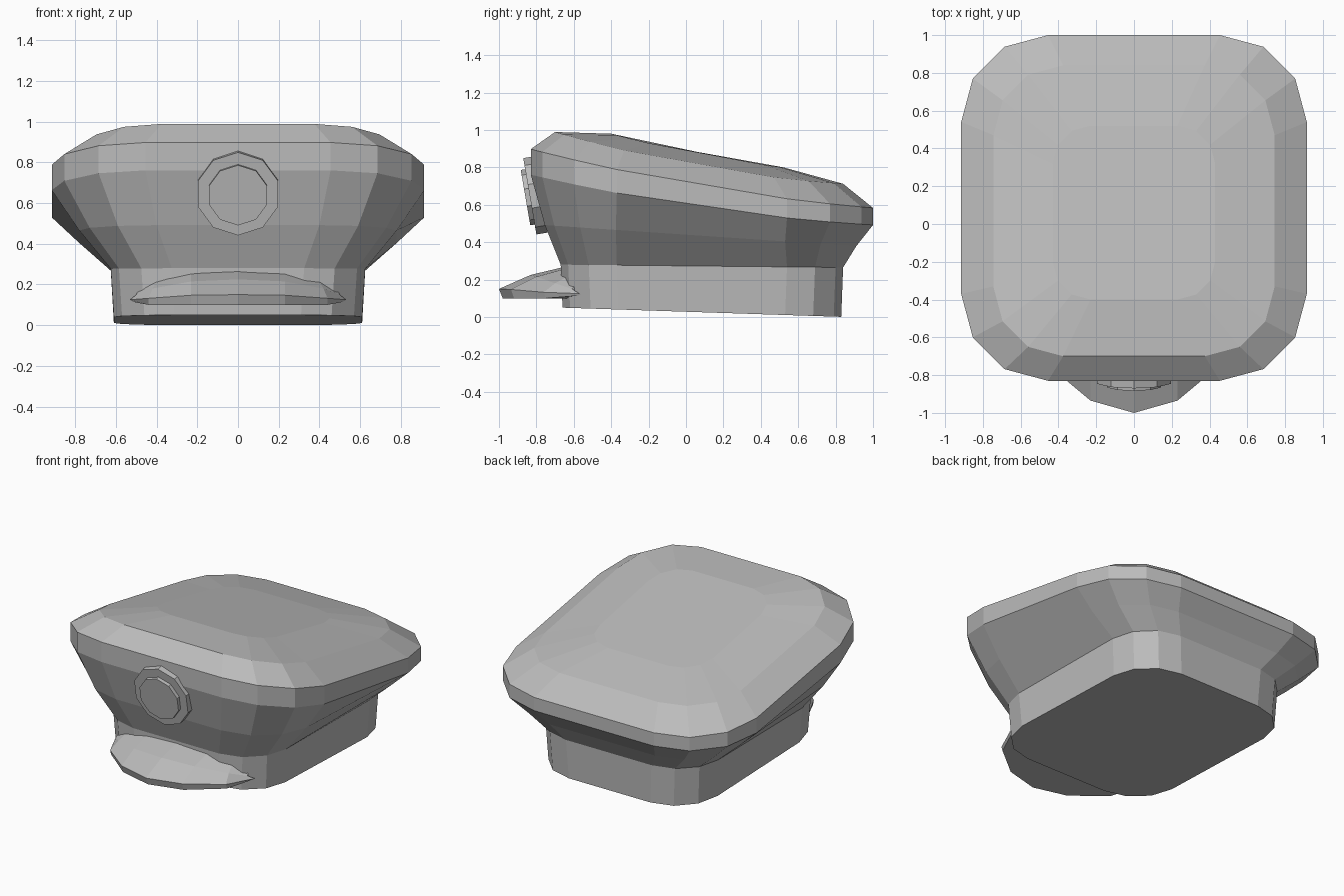
import bpy
import bmesh
import math
from mathutils import Matrix, Vector

cube = bpy.data.objects.get("Cube")
if cube:
    bpy.data.objects.remove(cube, do_unlink=True)

grey = bpy.data.materials.new("plain grey")
grey.use_nodes = True
grey.diffuse_color = (0.5, 0.5, 0.5, 1)
grey.node_tree.nodes["Principled BSDF"].inputs["Base Color"].default_value = (0.5, 0.5, 0.5, 1)


def finish(name, bm):
    bmesh.ops.recalc_face_normals(bm, faces=bm.faces)
    mesh = bpy.data.meshes.new(name)
    bm.to_mesh(mesh)
    bm.free()
    mesh.materials.append(grey)
    obj = bpy.data.objects.new(name, mesh)
    bpy.context.collection.objects.link(obj)
    return obj


def loft(name, rings):
    """Join closed rings of points with quads and cap both ends."""
    bm = bmesh.new()
    rows = [[bm.verts.new(p) for p in ring] for ring in rings]
    for a, b in zip(rows, rows[1:]):
        for i in range(len(a)):
            j = (i + 1) % len(a)
            bm.faces.new((a[i], a[j], b[j], b[i]))
    bm.faces.new(rows[0])
    bm.faces.new(rows[-1])
    return finish(name, bm)


def rounded_ring(half_x, front, back, radius, height):
    """Rounded rectangle; height holds the constant, linear and square terms in y."""
    mid, half_y = (front + back) / 2, (back - front) / 2
    points = []
    for corner, (sx, sy) in enumerate(((1, 1), (-1, 1), (-1, -1), (1, -1))):
        for step in range(4):
            t = math.radians(corner * 90 + step * 30)
            x = sx * (half_x - radius) + radius * math.cos(t)
            y = mid + sy * (half_y - radius) + radius * math.sin(t)
            points.append((x, y, height[0] + height[1] * y + height[2] * y * y))
    return points


# Head band
band_top = rounded_ring(0.625, -0.67, 0.84, 0.3, (0.273, -0.01, 0))
loft("head_band", [
    rounded_ring(0.61, -0.66, 0.83, 0.3, (0.028, -0.033, 0)),
    band_top,
])

# Crown, flaring out from the band and closing over the top
loft("crown", [
    band_top,
    rounded_ring(0.78, -0.755, 0.91, 0.38, (0.44, -0.068, 0)),
    rounded_ring(0.915, -0.83, 1.0, 0.46, (0.599, -0.155, 0.048)),
    rounded_ring(0.915, -0.83, 1.0, 0.46, (0.715, -0.18, 0.048)),
    rounded_ring(0.745, -0.7, 0.84, 0.37, (0.82, -0.19, 0.073)),
    rounded_ring(0.43, -0.4, 0.52, 0.2, (0.885, -0.205, 0.08)),
])

# Visor: cross-sections from the centre to the left tip, then mirrored
half = [
    [(0, -0.62, 0.275), (0, -0.83, 0.225), (0, -1, 0.15), (0, -0.98, 0.1), (0, -0.6, 0.1)],
    [(0.23, -0.62, 0.265), (0.23, -0.8, 0.215), (0.23, -0.935, 0.147), (0.23, -0.92, 0.1), (0.23, -0.6, 0.1)],
    [(0.39, -0.6, 0.235), (0.42, -0.7, 0.18), (0.44, -0.76, 0.132), (0.44, -0.75, 0.1), (0.4, -0.58, 0.1)],
    [(0.48, -0.57, 0.19), (0.5, -0.61, 0.15), (0.53, -0.57, 0.125), (0.52, -0.56, 0.115), (0.48, -0.55, 0.115)],
]
mirrored = [[(-x, y, z) for x, y, z in s] for s in reversed(half[1:])]
loft("visor", mirrored + half)

# Badge: two stacked ten-sided discs leaning with the crown
lean = Vector((0, -0.985, -0.17))
for name, radius, front, depth in (
    ("badge_rim", 0.207, (0, -0.835, 0.645), 0.06),
    ("badge_centre", 0.15, (0, -0.858, 0.638), 0.06),
):
    bm = bmesh.new()
    bmesh.ops.create_cone(bm, cap_ends=True, segments=10, radius1=radius, radius2=radius, depth=depth)
    spin = Matrix.Rotation(math.radians(90) - math.asin(lean.z), 4, "X")
    place = Matrix.Translation(Vector(front) - lean * depth / 2)
    bmesh.ops.transform(bm, matrix=place @ spin, verts=bm.verts)
    finish(name, bm)
